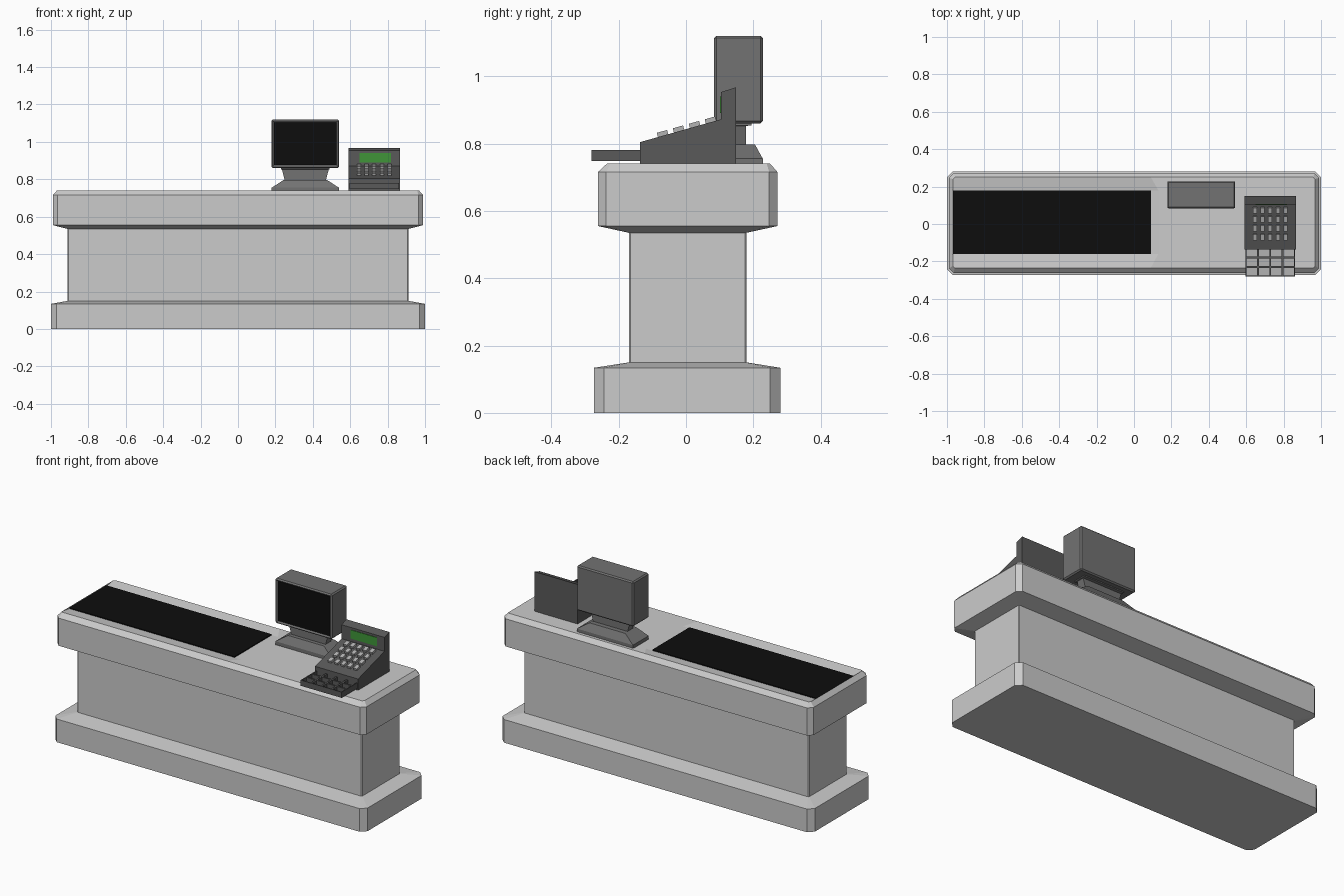
import bpy, bmesh, math

if "Cube" in bpy.data.objects:
    bpy.data.objects.remove(bpy.data.objects["Cube"])


def material(name, r, g, b):
    m = bpy.data.materials.new(name)
    m.diffuse_color = (r, g, b, 1)
    m.use_nodes = True
    m.node_tree.nodes["Principled BSDF"].inputs["Base Color"].default_value = m.diffuse_color
    return m


BLACK = material("black", 0.004, 0.004, 0.004)
GREEN = material("display_green", 0.05, 0.3, 0.04)
DARK = material("dark_grey", 0.1, 0.1, 0.1)
MID = material("mid_grey", 0.17, 0.17, 0.17)
LIGHT = material("light_grey", 0.45, 0.45, 0.45)


def finish(name, bm, *mats):
    bmesh.ops.recalc_face_normals(bm, faces=bm.faces)
    me = bpy.data.meshes.new(name)
    bm.to_mesh(me)
    bm.free()
    ob = bpy.data.objects.new(name, me)
    bpy.context.collection.objects.link(ob)
    for m in mats:
        me.materials.append(m)
    return ob


def ring(bm, x0, x1, y0, y1, z, c=0):
    """Rectangle outline, with cut corners when c > 0."""
    if c:
        pts = [(x0 + c, y0), (x1 - c, y0), (x1, y0 + c), (x1, y1 - c),
               (x1 - c, y1), (x0 + c, y1), (x0, y1 - c), (x0, y0 + c)]
    else:
        pts = [(x0, y0), (x1, y0), (x1, y1), (x0, y1)]
    return [bm.verts.new((x, y, z)) for x, y in pts]


def loft(bm, rings, cap_top=True):
    loops = [ring(bm, *r) for r in rings]
    for a, b in zip(loops, loops[1:]):
        for i in range(len(a)):
            j = (i + 1) % len(a)
            bm.faces.new((a[i], a[j], b[j], b[i]))
    bm.faces.new(loops[0][::-1])
    if cap_top:
        bm.faces.new(loops[-1])
    return loops[-1]


def box(name, x0, x1, y0, y1, z0, z1, mat):
    bm = bmesh.new()
    loft(bm, [(x0, x1, y0, y1, z0), (x0, x1, y0, y1, z1)])
    return finish(name, bm, mat)


# Counter: plinth, column and worktop as one lofted body
bm = bmesh.new()
top = loft(bm, [
    (-1, 1, -.273, .28, 0, .03),
    (-1, 1, -.273, .28, .134, .03),
    (-.912, .912, -.17, .18, .15, .005),
    (-.912, .912, -.17, .18, .535, .005),
    (-.99, .99, -.262, .272, .555, .025),
    (-.99, .99, -.262, .272, .715, .025),
    (-.968, .968, -.235, .25, .74, .01)], cap_top=False)
# Worktop surface with a shallow channel for the belt
fo, fi, bo, bi, fl, bl = [bm.verts.new(p) for p in (
    (.09, -.235, .74), (.13, -.16, .73), (.09, .25, .74),
    (.13, .18, .73), (-.968, -.16, .73), (-.968, .18, .73))]
bm.faces.new((top[7], top[0], fo, fi, fl))
bm.faces.new((top[5], top[6], bl, bi, bo))
bm.faces.new((fl, fi, bi, bl))
bm.faces.new((top[6], top[7], fl, bl))
bm.faces.new((fo, top[1], top[2], top[3], top[4], bo, bi, fi))
finish("counter", bm)

box("conveyor_belt", -.97, .09, -.16, .18, .725, .735, BLACK)

# Monitor: bevelled case with an inset screen
bm = bmesh.new()
loft(bm, [(.178, .541, .083, .228, .86), (.178, .541, .083, .228, 1.12)])
bmesh.ops.bevel(bm, geom=bm.edges[:], offset=.007, segments=1, affect='EDGES')
bmesh.ops.recalc_face_normals(bm, faces=bm.faces)
bm.normal_update()
front = max((f for f in bm.faces if f.normal.y < -.99), key=lambda f: f.calc_area())
bmesh.ops.inset_region(bm, faces=[front], thickness=.012, depth=-.006)
front.material_index = 1
finish("monitor", bm, MID, BLACK)

# Monitor stand: sloping foot and flared neck
bm = bmesh.new()
loft(bm, [(.18, .54, .085, .228, .735), (.18, .54, .085, .228, .755),
          (.245, .475, .108, .205, .797)])
finish("monitor_foot", bm, MID)
bm = bmesh.new()
loft(bm, [(.25, .47, .13, .178, .795), (.235, .485, .13, .178, .852),
          (.23, .49, .115, .195, .854), (.23, .49, .115, .195, .862)])
finish("monitor_neck", bm, MID)

# Register body: side profile extruded across
profile = [(-.137, .738), (.149, .738), (.149, .967), (.104, .953), (.104, .872), (-.137, .804)]
bm = bmesh.new()
face = bm.faces.new([bm.verts.new((.59, y, z)) for y, z in profile])
sides = bmesh.ops.extrude_face_region(bm, geom=[face], use_keep_orig=True)["geom"]
bmesh.ops.translate(bm, vec=(.275, 0, 0),
                    verts=[e for e in sides if isinstance(e, bmesh.types.BMVert)])
finish("register_body", bm, DARK)
box("register_display", .65, .818, .102, .11, .89, .94, GREEN).location.y = -.001

# Keypad: rows of keys on the sloping face
tilt = math.atan2(.068, .241)
for r in range(4):
    for c in range(5):
        y = -.068 + r * .0475
        key = box(f"key_{r}_{c}", -.011, .011, -.016, .016, -.012, .013, LIGHT)
        key.location = (.728 + (c - 2) * .041, y, .804 + (y + .137) * math.tan(tilt))
        key.rotation_euler.x = tilt

# Open cash drawer with 4 x 3 compartments
bm = bmesh.new()
x0, x1, y0, y1, z0, z1 = .597, .86, -.28, -.13, .748, .781
w, d = (x1 - x0) / 4, (y1 - y0) / 3
loft(bm, [(x0, x1, y0, y1, z0), (x0, x1, y0, y1, z1)], cap_top=False)
for i in range(4):
    for j in range(3):
        # Rim, walls and floor of one compartment
        x, y, t = x0 + i * w, y0 + j * d, .005
        outer = (x, x + w, y, y + d)
        inner = (x + t, x + w - t, y + t, y + d - t)
        loops = [ring(bm, *outer, z1), ring(bm, *inner, z1), ring(bm, *inner, z0 + .008)]
        for a, b in zip(loops, loops[1:]):
            for k in range(4):
                bm.faces.new((a[k], a[(k + 1) % 4], b[(k + 1) % 4], b[k]))
        bm.faces.new(loops[-1]).material_index = 1
bmesh.ops.remove_doubles(bm, verts=bm.verts[:], dist=.0001)
finish("cash_drawer", bm, DARK, LIGHT)
